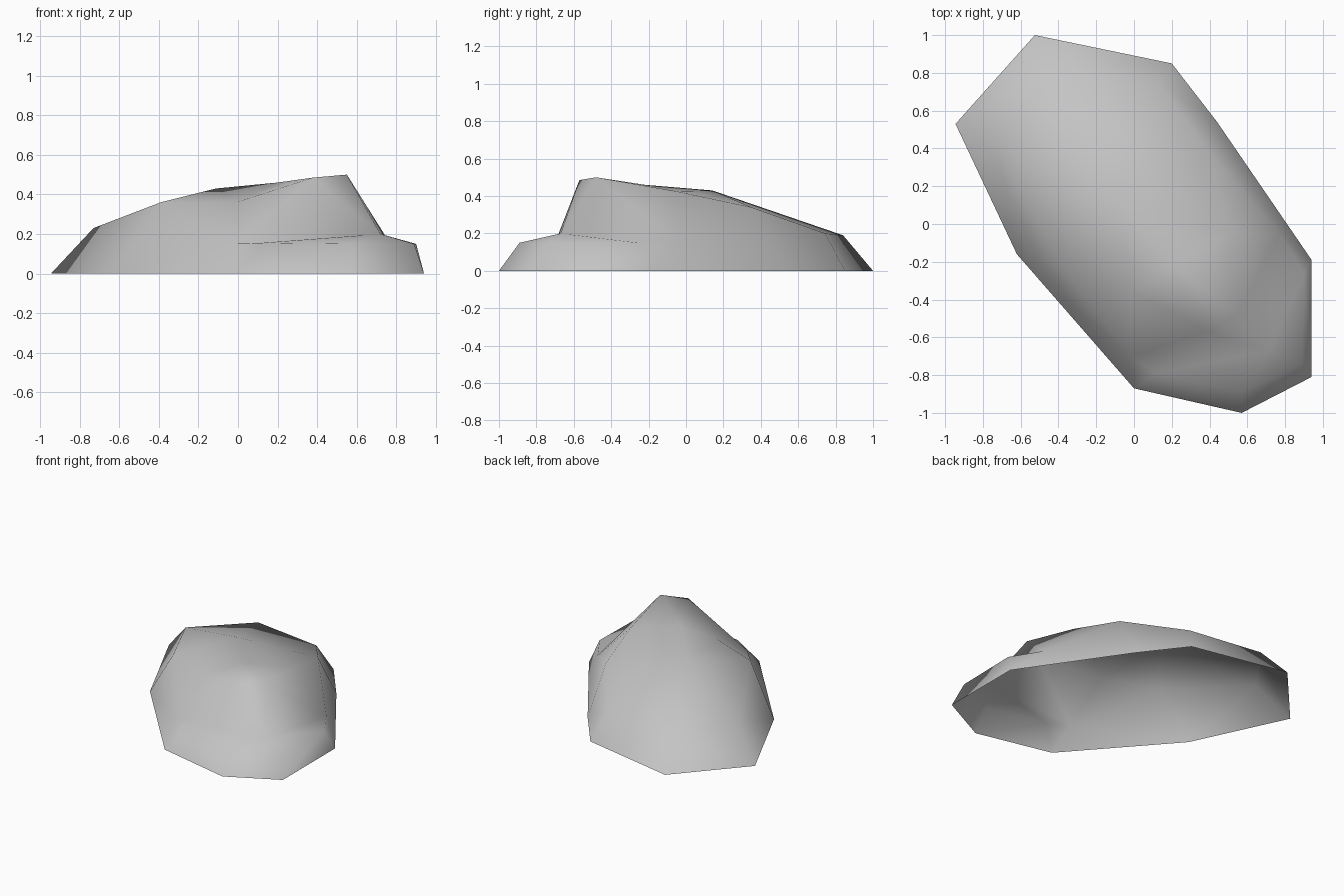
import bpy
from mathutils import Vector
from mathutils.geometry import delaunay_2d_cdt

if "Cube" in bpy.data.objects:
    bpy.data.objects.remove(bpy.data.objects["Cube"])

stone = bpy.data.materials.new("stone_grey")
stone.use_nodes = True
grey = (0.55, 0.55, 0.55, 1)
stone.diffuse_color = grey
stone.node_tree.nodes["Principled BSDF"].inputs["Base Color"].default_value = grey

# Open rim on the ground, counter-clockwise
rim = [(-.525, 1), (-.945, .53), (-.62, -.16), (0, -.87), (.57, -1),
       (.94, -.81), (.94, -.19), (.44, .54), (.2, .85)]

# Corners of the boulder above the rim
corners = {
    # raised shoulder around the back
    "back": (-.42, .84, .19), "back_left": (.13, .745, .2),
    "back_right": (-.73, .42, .23), "flank_left": (.42, .35, .34),
    # low ledge around the front
    "ledge_start": (-.02, -.7, .15), "ledge_right": (.12, -.79, .155),
    "ledge_front": (.57, -.89, .15), "ledge_corner": (.89, -.74, .15),
    "ledge_side": (.9, -.26, .15), "ledge_end": (.77, -.05, .15),
    "ledge_inner": (.72, -.67, .2),
    # crest and the steep front and side faces
    "peak": (.55, -.48, .5), "brow": (.38, -.57, .485),
    "brow_low": (-.01, -.36, .36), "flank_right": (-.39, -.21, .36),
    "shoulder": (.5, -.05, .425), "saddle": (.2, -.22, .46),
    "crown": (-.11, .14, .43),
}

# Ridges and creases that the facets must follow
ridges = ["back_left back back_right flank_right brow_low brow peak saddle crown",
          "peak shoulder flank_left back_left", "saddle shoulder crown flank_left",
          "crown flank_right", "crown back", "peak ledge_inner brow",
          "ledge_start ledge_right ledge_front ledge_corner ledge_side ledge_end",
          "ledge_right ledge_inner ledge_side", "ledge_start ledge_inner ledge_end",
          "brow ledge_start brow_low", "peak ledge_end shoulder",
          "ledge_end flank_left"]

names = list(corners)
points = [Vector((x, y, 0)) for x, y in rim] + [Vector(p) for p in corners.values()]
edges = [(i, (i + 1) % len(rim)) for i in range(len(rim))]
for ridge in ridges:
    chain = [len(rim) + names.index(n) for n in ridge.split()]
    edges += list(zip(chain, chain[1:]))

# Triangulate in plan, then lift each corner to its height
flat, _, faces, source, _, _ = delaunay_2d_cdt(
    [p.xy for p in points], edges, [list(range(len(rim)))], 1, 1e-5)
verts = [(v.x, v.y, points[s[0]].z) for v, s in zip(flat, source)]

mesh = bpy.data.meshes.new("boulder")
mesh.from_pydata(verts, [], faces)
mesh.materials.append(stone)
for face in mesh.polygons:
    if face.normal.z < 0:
        face.flip()
    face.use_smooth = True
mesh.update()
boulder = bpy.data.objects.new("boulder", mesh)
bpy.context.collection.objects.link(boulder)
